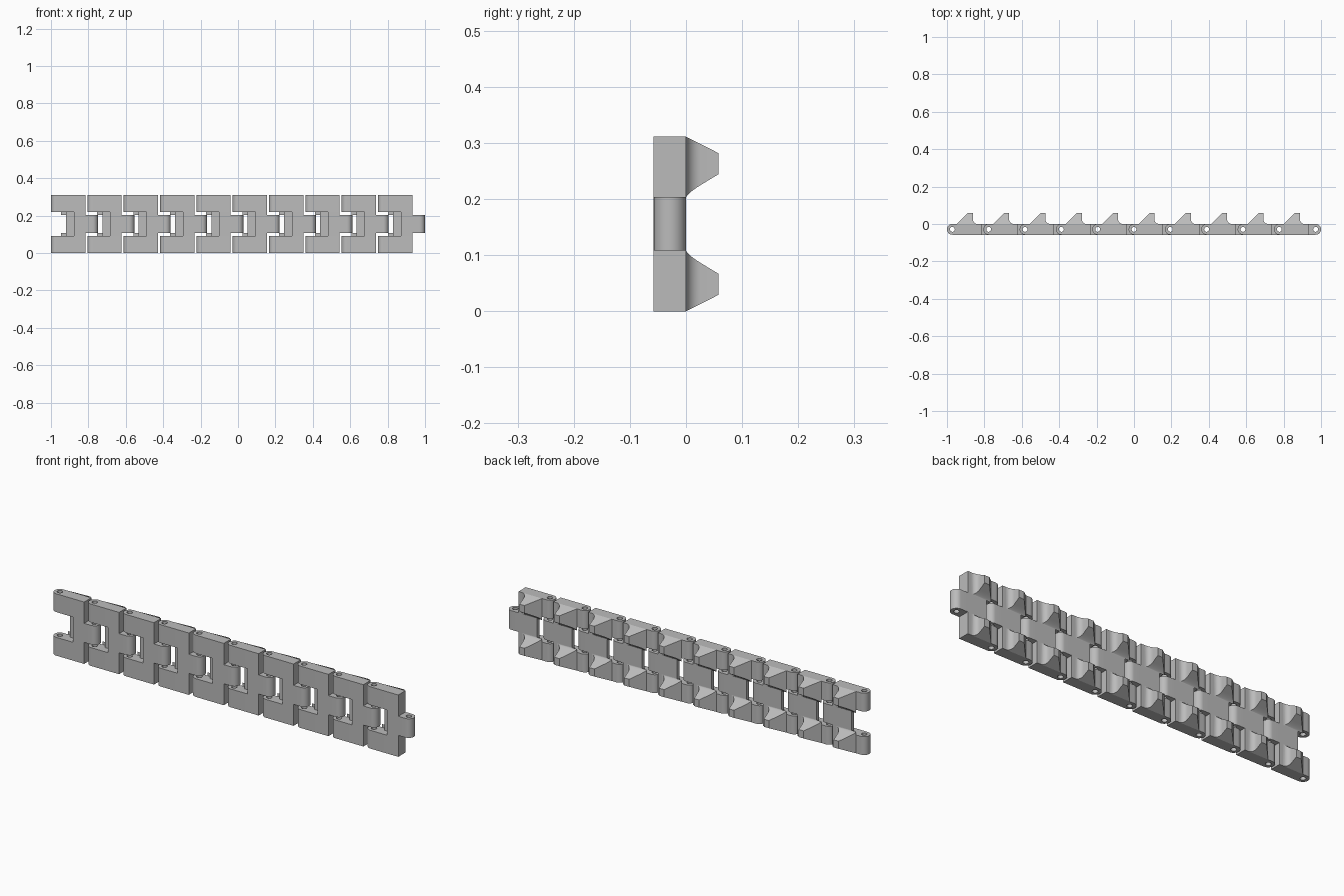
import bpy
import bmesh
from math import sin, cos, pi, radians, sqrt

cube = bpy.data.objects.get("Cube")
if cube:
    bpy.data.objects.remove(cube, do_unlink=True)

COUNT = 10
HEIGHT = 0.311
THICK = 0.0575           # plate thickness, back face on y = 0
R = THICK / 2            # rounded hinge ends
PITCH = (2 - THICK) / COUNT
HOLE = 0.013
PLATE_END = 0.184        # link-local x, from the left tip
SLOT_LOW, SLOT_HIGH = 0.092, HEIGHT - 0.092

steel = bpy.data.materials.new("plain grey")
steel.use_nodes = True
grey = (0.5, 0.5, 0.5, 1)
steel.diffuse_color = grey
steel.node_tree.nodes["Principled BSDF"].inputs["Base Color"].default_value = grey


def arc(cx, radius, start, end, steps):
    return [(cx + radius * cos(start + (end - start) * i / steps),
             -R + radius * sin(start + (end - start) * i / steps))
            for i in range(steps + 1)]


def prism(bm, loops, z0, z1):
    """Extrude an outline (with optional holes) from z0 to z1."""
    cap_edges = ([], [])
    for loop in loops:
        rings = [[bm.verts.new((x, y, z)) for x, y in loop] for z in (z0, z1)]
        n = len(loop)
        for i in range(n):
            j = (i + 1) % n
            bm.faces.new((rings[0][i], rings[0][j], rings[1][j], rings[1][i]))
            for ring, edges in zip(rings, cap_edges):
                edges.append(bm.edges.get((ring[i], ring[j])))
    for edges in cap_edges:
        bmesh.ops.triangle_fill(bm, edges=edges, use_beauty=True)


def box(x0, x1, y0, y1):
    return [(x0, y0), (x1, y0), (x1, y1), (x0, y1)]


def pin_hole(cx):
    return arc(cx, HOLE, 0, 2 * pi, 24)[:-1]


def tooth(bm, flip):
    """Loft rectangles from the plate outwards, with filleted roots."""
    root = 0.026
    levels = [root * (1 - cos(pi / 2 * i / 8)) for i in range(9)] + [THICK]
    rings = []
    for y in levels:
        t = max(0, 1 - y / root)
        fillet = root * (1 - sqrt(max(0, 1 - t * t)))
        x0, x1 = 0.053 + y, 0.138 + fillet
        z0 = 0.209 + 0.035 * y / THICK - 0.25 * fillet
        z1 = HEIGHT - 0.029 * y / THICK
        corners = [(x0, z0), (x1, z0), (x1, z1), (x0, z1)]
        rings.append([bm.verts.new((x, y, HEIGHT - z if flip else z))
                      for x, z in corners])
    for a, b in zip(rings, rings[1:]):
        for i in range(4):
            j = (i + 1) % 4
            bm.faces.new((a[i], a[j], b[j], b[i]))
    bm.faces.new(rings[0])
    bm.faces.new(rings[-1])


bm = bmesh.new()

# Upper and lower side plates, each with a round hinge end and a tooth
plate = arc(R, R, pi / 2, 3 * pi / 2, 20) + [(PLATE_END, -THICK), (PLATE_END, 0)]
for z0, z1 in ((0, SLOT_LOW), (SLOT_HIGH, HEIGHT)):
    prism(bm, [plate, pin_hole(R)], z0, z1)
for flip in (False, True):
    tooth(bm, flip)

# Central web and its thin rear flange
prism(bm, [box(0.122, PLATE_END, -THICK, 0)], SLOT_LOW, SLOT_HIGH)
prism(bm, [box(0.08, 0.122, -0.02, 0)], SLOT_LOW, SLOT_HIGH)

# Hinge tongue reaching into the next link
cx = PITCH + R
tongue = arc(cx, R, -pi / 2, pi / 2, 20) + [(PLATE_END, 0), (PLATE_END, -THICK)]
prism(bm, [tongue, pin_hole(cx)], 0.108, 0.204)

bmesh.ops.recalc_face_normals(bm, faces=bm.faces)
mesh = bpy.data.meshes.new("chain_link")
bm.to_mesh(mesh)
bm.free()
mesh.materials.append(steel)

# Repeat the link along the strip
for k in range(COUNT):
    link = bpy.data.objects.new(f"chain_link_{k + 1}", mesh)
    link.location.x = -1 + k * PITCH
    bpy.context.collection.objects.link(link)
    if k == 0:
        bpy.ops.object.select_all(action='DESELECT')
        link.select_set(True)
        bpy.context.view_layer.objects.active = link
        bpy.ops.object.shade_smooth_by_angle(angle=radians(30))
